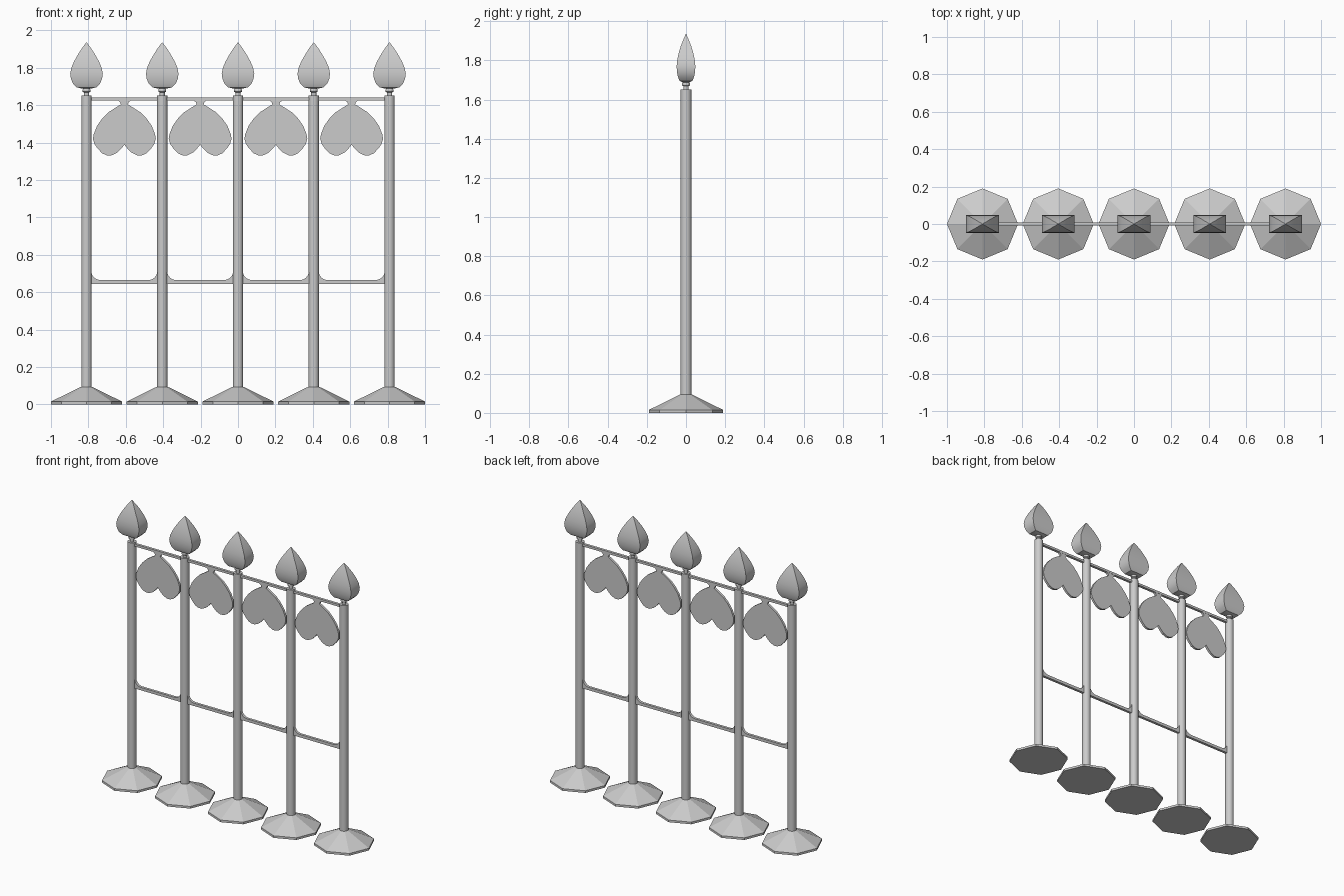
import bpy, bmesh, math

if "Cube" in bpy.data.objects:
    bpy.data.objects.remove(bpy.data.objects["Cube"])

SPACING = 0.405
POSTS = [SPACING * i for i in range(-2, 3)]
BAYS = [SPACING * (i + 0.5) for i in range(-2, 2)]


def make(name, bm, smooth=False):
    bmesh.ops.recalc_face_normals(bm, faces=bm.faces)
    me = bpy.data.meshes.new(name)
    bm.to_mesh(me)
    bm.free()
    ob = bpy.data.objects.new(name, me)
    bpy.context.collection.objects.link(ob)
    if smooth:
        bpy.ops.object.select_all(action='DESELECT')
        ob.select_set(True)
        bpy.context.view_layer.objects.active = ob
        bpy.ops.object.shade_smooth_by_angle(angle=math.radians(30))
    return ob


def loft(name, x, levels, sides, phase=0.0, smooth=False):
    """Stack of rings (rx, ry, z) around a vertical axis at x."""
    bm = bmesh.new()
    rings = []
    for rx, ry, z in levels:
        angles = [phase + math.tau * k / sides for k in range(sides)]
        rings.append([bm.verts.new((x + rx * math.cos(a), ry * math.sin(a), z)) for a in angles])
    for a, b in zip(rings, rings[1:]):
        for k in range(sides):
            j = (k + 1) % sides
            bm.faces.new((a[k], a[j], b[j], b[k]))
    bm.faces.new(rings[0])
    bm.faces.new(rings[-1])
    return make(name, bm, smooth)


def plate(name, outline, half):
    """Flat plate cut from an x-z outline, centred on y = 0."""
    bm = bmesh.new()
    face = bm.faces.new([bm.verts.new((x, -half, z)) for x, z in outline])
    out = bmesh.ops.extrude_face_region(bm, geom=[face])
    verts = [v for v in out['geom'] if isinstance(v, bmesh.types.BMVert)]
    bmesh.ops.translate(bm, verts=verts, vec=(0, 2 * half, 0))
    return make(name, bm)


# finial half width, half depth, height
FINIAL = [(0.022, 0.016, 1.688), (0.052, 0.032, 1.695), (0.072, 0.041, 1.715),
          (0.083, 0.046, 1.74), (0.087, 0.048, 1.768), (0.081, 0.045, 1.80),
          (0.066, 0.038, 1.835), (0.045, 0.027, 1.872), (0.024, 0.014, 1.905),
          (0.001, 0.001, 1.935)]
R2 = math.sqrt(2)

for x in POSTS:
    # eight-sided foot
    loft("foot", x, [(0.19, 0.19, 0), (0.19, 0.19, 0.015), (0.03, 0.03, 0.094)], 8)
    # upright
    loft("post", x, [(0.028, 0.028, 0.08), (0.028, 0.028, 1.652)], 16, smooth=True)
    # neck under the finial
    loft("finial_neck", x, [(0.014, 0.014, 1.645), (0.014, 0.014, 1.668), (0.021, 0.021, 1.672),
                            (0.021, 0.021, 1.682), (0.015, 0.015, 1.692)], 12)
    # four-sided spear finial
    loft("finial", x, [(a * R2, b * R2, z) for a, b, z in FINIAL], 4, math.pi / 4, True)

# top rail
plate("top_rail", [(-0.81, 1.626), (0.81, 1.626), (0.81, 1.642), (-0.81, 1.642)], 0.009)

# right half of the hanging inverted heart: offset from bay centre, height
HEART = [(0.038, 1.628), (0.024, 1.617), (0.018, 1.604), (0.045, 1.588), (0.085, 1.562),
         (0.118, 1.529), (0.146, 1.49), (0.164, 1.445), (0.168, 1.42), (0.16, 1.392),
         (0.143, 1.368), (0.118, 1.342), (0.095, 1.332), (0.07, 1.331), (0.04, 1.345),
         (0.018, 1.366)]

for c in BAYS:
    # heart plate
    right = [(c + x, z) for x, z in HEART]
    left = [(c - x, z) for x, z in reversed(HEART)]
    plate("heart_plate", right + [(c, 1.388)] + left, 0.008)
    # lower rail with curved upturned ends
    r, half = 0.048, SPACING / 2 - 0.026
    arc = [(half - r + r * math.sin(t), 0.665 + r - r * math.cos(t))
           for t in [math.pi / 2 * k / 6 for k in range(7)]]
    ends = [(half + 0.012, 0.645)]
    prof = ends + [(half + 0.012, 0.665 + r)] + arc[::-1]
    plate("lower_rail", [(c + x, z) for x, z in prof] + [(c - x, z) for x, z in prof[::-1]], 0.009)
